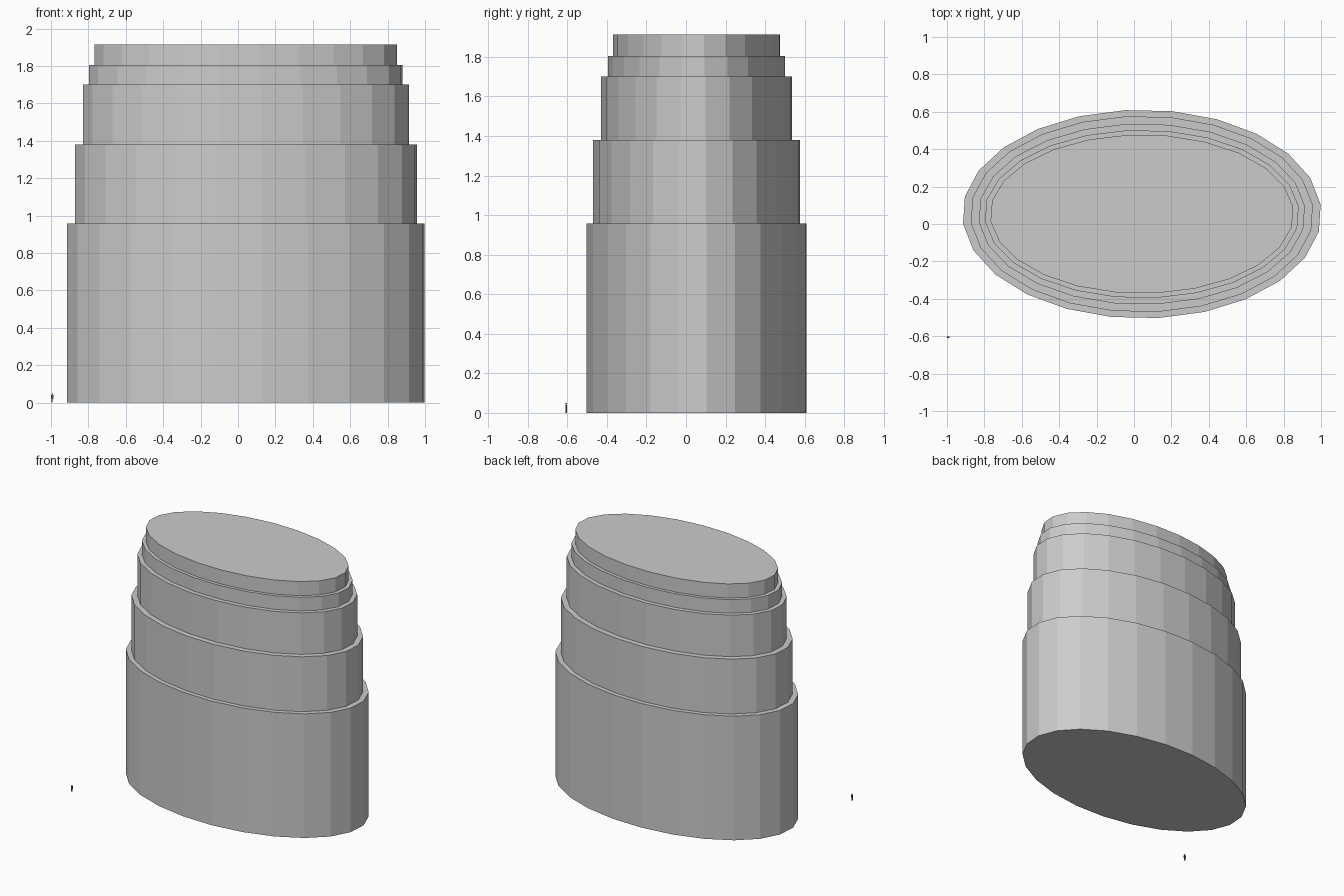
import bpy
from math import sin, cos, tau, radians

cube = bpy.data.objects.get("Cube")
if cube:
    bpy.data.objects.remove(cube, do_unlink=True)


def make_material(name, rgb):
    mat = bpy.data.materials.new(name)
    mat.use_nodes = True
    mat.diffuse_color = (*rgb, 1)
    mat.node_tree.nodes["Principled BSDF"].inputs["Base Color"].default_value = (*rgb, 1)
    return mat


def prism(name, ring, low, high, mat, axis="z"):
    """Extrude a closed outline along z, or along y for upright cut-outs."""
    n = len(ring)
    if axis == "z":
        verts = [(u, v, h) for h in (low, high) for u, v in ring]
    else:
        verts = [(u, h, v) for h in (high, low) for u, v in ring]
    sides = [(i, (i + 1) % n, n + (i + 1) % n, n + i) for i in range(n)]
    caps = [tuple(reversed(range(n))), tuple(range(n, 2 * n))]
    mesh = bpy.data.meshes.new(name)
    mesh.from_pydata(verts, [], sides + caps)
    mesh.materials.append(mat)
    obj = bpy.data.objects.new(name, mesh)
    bpy.context.collection.objects.link(obj)
    return obj


def ellipse(cx, cy, a, b, sides, phase=0.0):
    angles = [phase + tau * i / sides for i in range(sides)]
    return [(cx + a * cos(t), cy + b * sin(t)) for t in angles]


grey = make_material("light grey", (0.6, 0.6, 0.6))
dark = make_material("dark grey", (0.1, 0.1, 0.1))

# Stepped oval tower: name, half length, half depth, top height
tiers = [
    ("base_tier", 0.960, 0.558, 0.957),
    ("second_tier", 0.918, 0.525, 1.38),
    ("third_tier", 0.875, 0.484, 1.70),
    ("fourth_tier", 0.842, 0.450, 1.805),
    ("top_tier", 0.8125, 0.425, 1.914),
]
floor = 0.0
for name, a, b, top in tiers:
    prism(name, ellipse(0.042, 0.053, a, b, 24, radians(5.3)), floor, top, grey)
    floor = top

# Tiny standing scale figure beside the tower
px, front, back = -0.993, -0.609, -0.602
prism("figure_head", ellipse(px, 0.046, 0.003, 0.004, 8), front, back, dark, "y")
prism("figure_torso", [(px - 0.004, 0.022), (px + 0.004, 0.022),
                       (px + 0.006, 0.040), (px - 0.006, 0.040)], front, back, dark, "y")
for side, s in (("left", 1), ("right", -1)):
    leg = [(px + s * u, v) for u, v in ((0.001, 0), (0.004, 0), (0.004, 0.022), (0, 0.022))]
    prism(side + "_figure_leg", leg if s > 0 else leg[::-1], front, back, dark, "y")
    arm = [(px + s * u, v) for u, v in ((0.005, 0.022), (0.007, 0.022), (0.007, 0.039), (0.005, 0.039))]
    prism(side + "_figure_arm", arm if s > 0 else arm[::-1], front, back, dark, "y")
